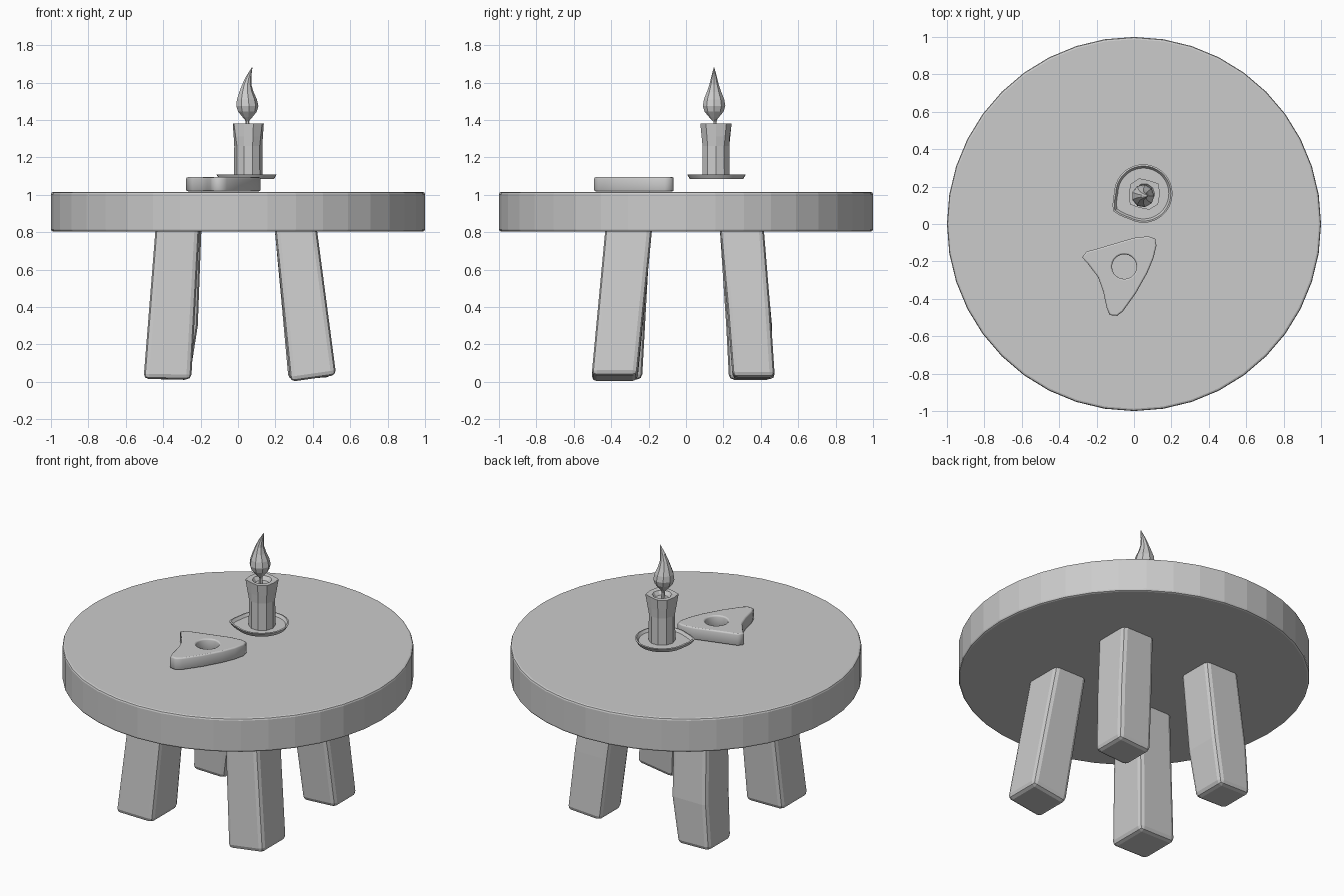
import bpy, bmesh, math

if "Cube" in bpy.data.objects:
    bpy.data.objects.remove(bpy.data.objects["Cube"])


def finish(name, bm, bevel=0, segs=2, smooth=None):
    bmesh.ops.recalc_face_normals(bm, faces=bm.faces)
    me = bpy.data.meshes.new(name)
    bm.to_mesh(me)
    bm.free()
    ob = bpy.data.objects.new(name, me)
    bpy.context.collection.objects.link(ob)
    if bevel:
        m = ob.modifiers.new("bevel", 'BEVEL')
        m.width, m.segments, m.limit_method = bevel, segs, 'ANGLE'
        m.angle_limit = math.radians(40)
    if smooth:
        bpy.ops.object.select_all(action='DESELECT')
        ob.select_set(True)
        bpy.context.view_layer.objects.active = ob
        bpy.ops.object.shade_smooth_by_angle(angle=math.radians(smooth))
    return ob


def loft(name, rings, **kw):
    """Skin a list of equal-length point rings and cap both ends."""
    bm = bmesh.new()
    vs = [[bm.verts.new(p) for p in r] for r in rings]
    n = len(rings[0])
    for a, b in zip(vs, vs[1:]):
        for i in range(n):
            j = (i + 1) % n
            bm.faces.new((a[i], a[j], b[j], b[i]))
    bm.faces.new(vs[0])
    bm.faces.new(vs[-1])
    return finish(name, bm, **kw)


def circle(cx, cy, r, z, n, wob=lambda i: 1):
    return [(cx + r * wob(i) * math.cos(2 * math.pi * i / n),
             cy + r * wob(i) * math.sin(2 * math.pi * i / n), z) for i in range(n)]


# Round table top
loft("table_top", [circle(0, 0, 1, 0.803, 40), circle(0, 0, 1, 1.015, 40)], bevel=0.012)


# Splayed block legs: sections are x range, y range, z at each x end
def leg(name, sections):
    loft(name, [[(x0, y0, z0), (x1, y0, z1), (x1, y1, z1), (x0, y1, z0)]
                for x0, x1, y0, y1, z0, z1 in sections], bevel=0.027)


leg("front_right_leg", [(0.28, 0.525, -0.505, -0.26, 0.0, 0.035),
                        (0.195, 0.42, -0.43, -0.18, 0.83, 0.83)])
leg("front_left_leg", [(-0.505, -0.25, -0.50, -0.235, 0.015, 0.012),
                       (-0.44, -0.205, -0.43, -0.19, 0.83, 0.83)])
leg("back_right_leg", [(0.27, 0.50, 0.25, 0.475, 0.012, 0.025),
                       (0.235, 0.47, 0.22, 0.45, 0.4, 0.4),
                       (0.195, 0.42, 0.18, 0.415, 0.83, 0.83)])
leg("back_left_leg", [(-0.48, -0.26, 0.23, 0.46, 0.015, 0.01),
                      (-0.46, -0.215, 0.215, 0.46, 0.3, 0.3),
                      (-0.43, -0.195, 0.18, 0.41, 0.83, 0.83)])

# Heart-shaped pointer board with a viewing hole
outline = [(-0.277, -0.178), (-0.255, -0.148), (-0.2, -0.133), (-0.075, -0.096), (0.0, -0.074),
           (0.075, -0.066), (0.113, -0.078), (0.12, -0.115), (0.105, -0.18), (0.072, -0.26),
           (0.01, -0.37), (-0.06, -0.468), (-0.09, -0.491), (-0.13, -0.487), (-0.147, -0.445),
           (-0.165, -0.36), (-0.192, -0.285), (-0.245, -0.215)]
cu = bpy.data.curves.new("pointer_board", 'CURVE')
cu.dimensions, cu.fill_mode = '2D', 'BOTH'
cu.extrude, cu.bevel_depth, cu.bevel_resolution, cu.offset = 0.03, 0.008, 1, -0.008
for pts in (outline, [p[:2] for p in circle(-0.052, -0.228, 0.066, 0, 20)]):
    sp = cu.splines.new('POLY')
    sp.points.add(len(pts) - 1)
    for p, q in zip(sp.points, pts):
        p.co = (*q, 0, 1)
    sp.use_cyclic_u = True
board = bpy.data.objects.new("pointer_board", cu)
board.location.z = 1.056
bpy.context.collection.objects.link(board)
bpy.ops.object.select_all(action='DESELECT')
board.select_set(True)
bpy.context.view_layer.objects.active = board
bpy.ops.object.convert(target='MESH')

# Candle dish: shallow rim pulled out into one pointed lip
CX, CY = 0.05, 0.163


def dish_ring(r, z):
    ring = []
    for i in range(36):
        a = 2 * math.pi * i / 36
        d = abs(a - math.radians(210))
        k = 1 + 0.2 * max(0, 1 - d / 0.55) ** 1.3
        ring.append((CX + r * k * math.cos(a), CY + r * k * math.sin(a), z))
    return ring


loft("candle_dish", [dish_ring(0.142, 1.083), dish_ring(0.156, 1.107),
                     dish_ring(0.147, 1.109), dish_ring(0.136, 1.092)], smooth=35)

# Candle: flared, uneven melted top with a hollow
KX, KY = 0.055, 0.16
N = 10
drip = lambda i: (1.0, 1.14, 0.93, 1.06, 1.1)[i % 5]
loft("candle", [circle(KX, KY, 0.076, 1.09, N), circle(KX, KY, 0.075, 1.26, N),
                circle(KX, KY, 0.078, 1.31, N, lambda i: (1 + drip(i)) / 2),
                circle(KX, KY, 0.083, 1.38, N, drip),
                circle(KX, KY, 0.056, 1.378, N), circle(KX, KY, 0.04, 1.355, N)])

# Wick
loft("wick", [circle(0.05, 0.155, r, z, 6) for r, z in ((0.012, 1.35), (0.01, 1.39), (0.018, 1.415))])

# Flame: teardrop curling to its tip; rows are z, centre x, radius
flame = [(1.395, 0.052, 0.008), (1.415, 0.05, 0.027), (1.445, 0.049, 0.052), (1.475, 0.048, 0.061),
         (1.51, 0.046, 0.055), (1.55, 0.044, 0.039), (1.59, 0.046, 0.025),
         (1.63, 0.056, 0.015), (1.68, 0.075, 0.002)]
loft("flame", [circle(x, 0.15, r, z, 9) for z, x, r in flame])
